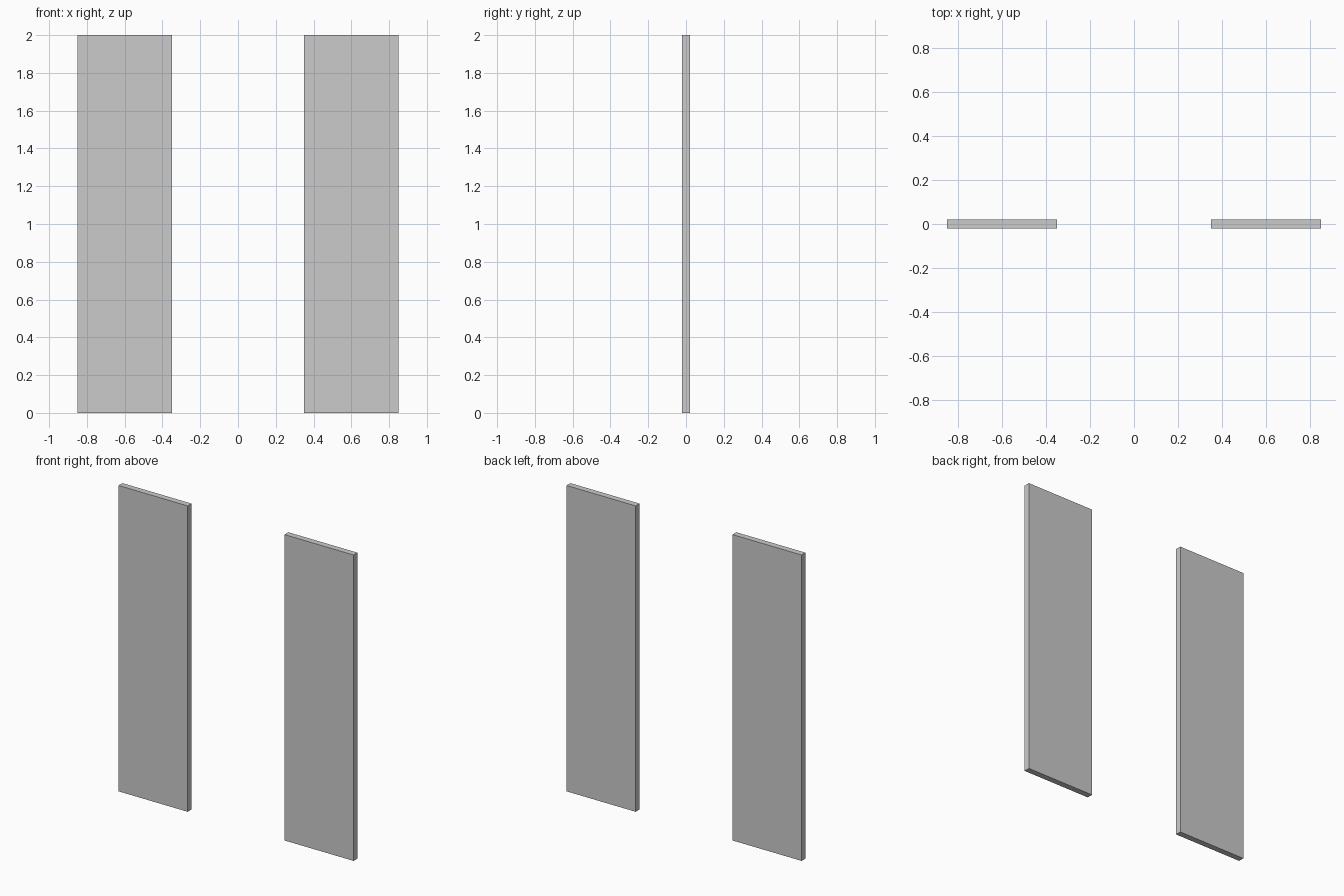
import bpy

if "Cube" in bpy.data.objects:
    bpy.data.objects.remove(bpy.data.objects["Cube"])

WIDTH, THICKNESS, HEIGHT = 0.5, 0.04, 2.0
OFFSET = 0.6  # distance of each panel centre from the middle


def add_panel(name, x):
    bpy.ops.mesh.primitive_cube_add(size=1, location=(x, 0, HEIGHT / 2))
    panel = bpy.context.object
    panel.name = name
    panel.scale = (WIDTH, THICKNESS, HEIGHT)
    bpy.ops.object.transform_apply(location=False, rotation=False, scale=True)


# Two matching upright panels with an open gap between them
for name, side in (("left_panel", -1), ("right_panel", 1)):
    add_panel(name, side * OFFSET)
